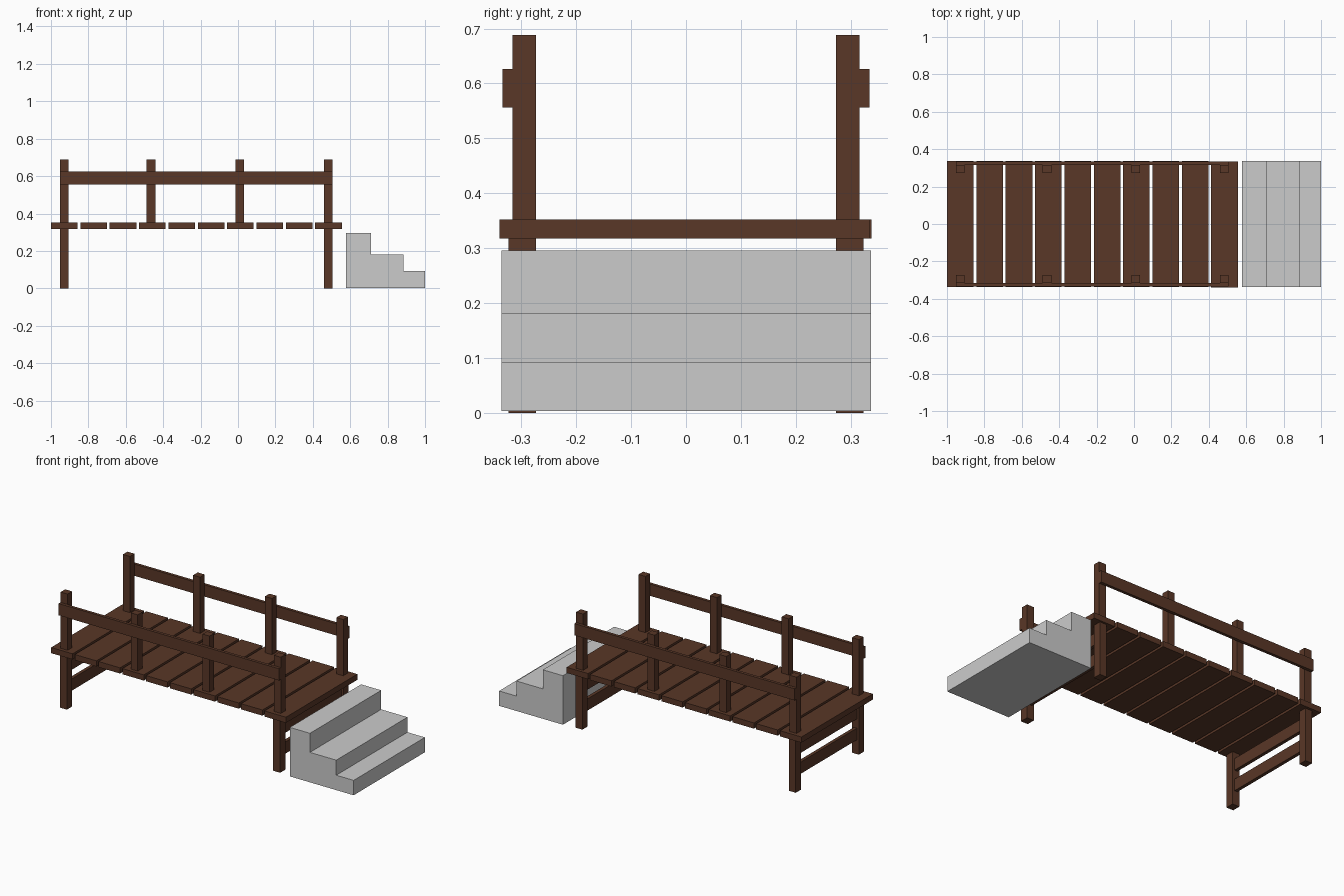
import bpy

if "Cube" in bpy.data.objects:
    bpy.data.objects.remove(bpy.data.objects["Cube"])

wood = bpy.data.materials.new("brown_wood")
wood.diffuse_color = (0.10, 0.038, 0.02, 1)
wood.use_nodes = True
wood.node_tree.nodes["Principled BSDF"].inputs["Base Color"].default_value = wood.diffuse_color


def prism(name, profile, y0, y1, mat=None):
    """Extrude an x-z outline (counter-clockwise seen from the front) along y."""
    n = len(profile)
    verts = [(x, y, z) for y in (y0, y1) for x, z in profile]
    faces = [list(range(n)), list(range(2 * n - 1, n - 1, -1))]
    faces += [[i, i + n, (i + 1) % n + n, (i + 1) % n] for i in range(n)]
    mesh = bpy.data.meshes.new(name)
    mesh.from_pydata(verts, [], faces)
    obj = bpy.data.objects.new(name, mesh)
    bpy.context.collection.objects.link(obj)
    if mat:
        mesh.materials.append(mat)
    return obj


def board(name, x0, x1, y0, y1, z0, z1):
    return prism(name, [(x0, z0), (x1, z0), (x1, z1), (x0, z1)], y0, y1, wood)


# Deck planks with narrow gaps; the last sits slightly off
for i in range(10):
    x = -1 + i * 0.157
    shift = -0.003 if i == 9 else 0
    board(f"deck_plank_{i + 1}", x, x + 0.142, -0.337 + shift, 0.338 + shift, 0.318, 0.352)

posts = [-0.929, -0.465, 0.01, 0.482]
half = 0.023
for side, s in (("front", -1), ("back", 1)):
    def sided(name, x0, x1, a, b, z0, z1):
        ya, yb = sorted((s * a, s * b))
        board(f"{side}_{name}", x0, x1, ya, yb, z0, z1)

    # Railing posts standing on the deck
    for i, x in enumerate(posts):
        sided(f"railing_post_{i + 1}", x - half, x + half, 0.273, 0.316, 0.352, 0.688)
    # Legs under the end posts
    for end, x in (("left", posts[0]), ("right", posts[3])):
        sided(f"{end}_leg", x - half, x + half, 0.273, 0.323, 0, 0.318)
    # Handrail boards joined at the post centres
    joints = [posts[0] - half, posts[1], posts[2], posts[3] + half]
    for i in range(3):
        sided(f"handrail_{i + 1}", joints[i], joints[i + 1], 0.316, 0.334, 0.556, 0.626)

# Cross boards between the legs at each end
for end, x in (("left", posts[0]), ("right", posts[3])):
    for level, z in (("lower", 0.085), ("upper", 0.21)):
        board(f"{end}_{level}_cross_board", x - 0.01, x + 0.01, -0.274, 0.274, z, z + 0.07)

# Solid three-step stairs
prism("stone_steps", [(0.578, 0.003), (1, 0.003), (1, 0.092), (0.885, 0.092), (0.885, 0.182),
                      (0.711, 0.182), (0.711, 0.296), (0.578, 0.296)], -0.336, 0.337)
